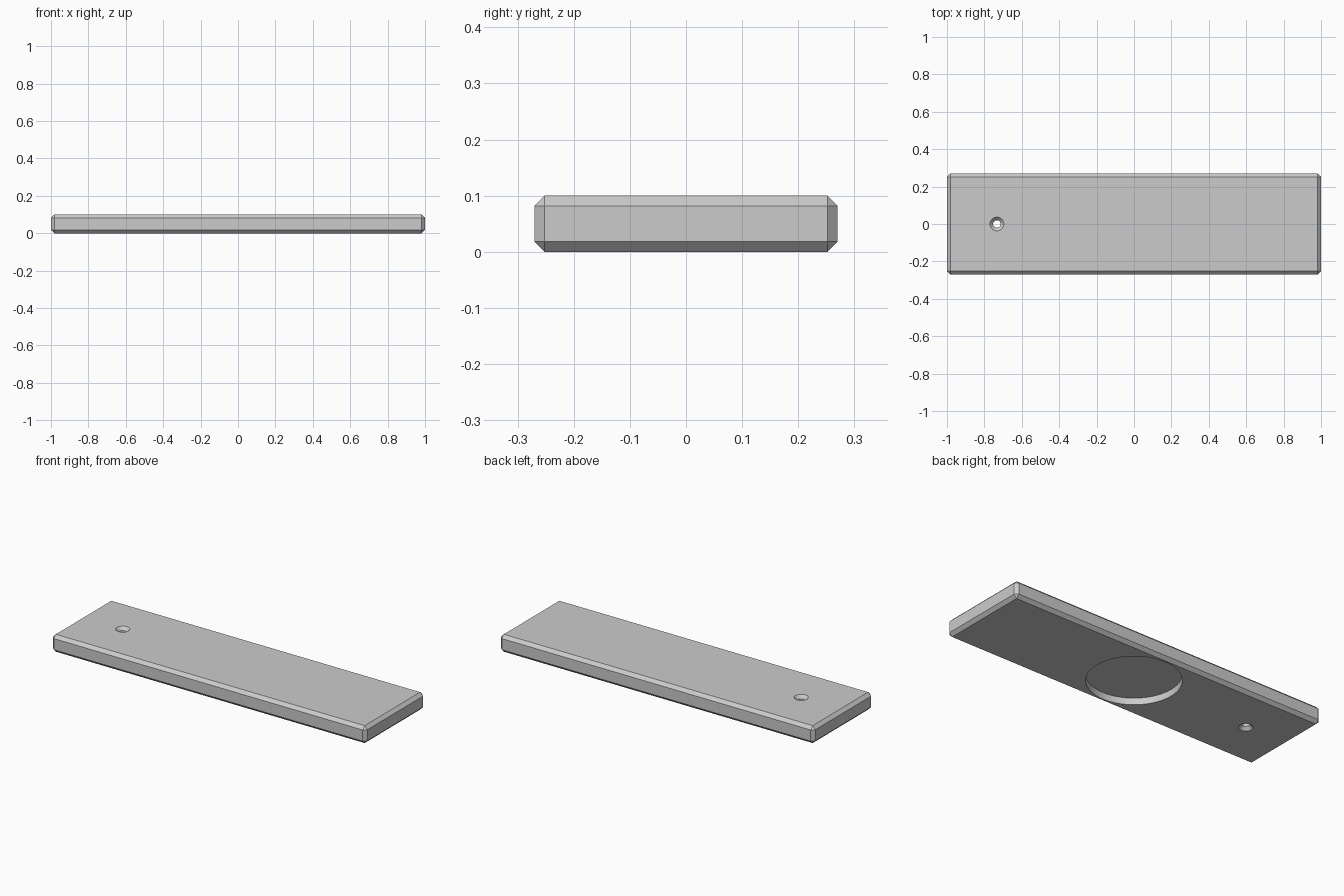
import bpy

# Clear the default cube
cube = bpy.data.objects.get("Cube")
if cube:
    bpy.data.objects.remove(cube, do_unlink=True)

LENGTH, WIDTH, HEIGHT = 2.0, 0.54, 0.1
CHAMFER = 0.018
HOLE_X, HOLE_R = -0.733, 0.02
RECESS_R, RECESS_DEPTH = 0.243, 0.038

grey = bpy.data.materials.new("light grey")
grey.use_nodes = True
colour = (0.6, 0.6, 0.6, 1)
grey.diffuse_color = colour
grey.node_tree.nodes["Principled BSDF"].inputs["Base Color"].default_value = colour


def lathe(name, x, profile, sides):
    """Closed solid of revolution about a vertical axis at x, used as a cutter."""
    import math
    verts = [(x + r * math.cos(math.tau * i / sides), r * math.sin(math.tau * i / sides), z)
             for r, z in profile for i in range(sides)]
    faces = [tuple(reversed(range(sides))),
             tuple(range(len(verts) - sides, len(verts)))]
    for k in range(len(profile) - 1):
        for i in range(sides):
            a, b = k * sides + i, k * sides + (i + 1) % sides
            faces.append((a, b, b + sides, a + sides))
    mesh = bpy.data.meshes.new(name)
    mesh.from_pydata(verts, [], faces)
    mesh.materials.append(grey)
    obj = bpy.data.objects.new(name, mesh)
    bpy.context.collection.objects.link(obj)
    return obj


# Chamfered plate
bpy.ops.mesh.primitive_cube_add(size=1, location=(0, 0, HEIGHT / 2))
plate = bpy.context.object
plate.name = "plate"
plate.scale = (LENGTH, WIDTH, HEIGHT)
bpy.ops.object.transform_apply(location=True, rotation=False, scale=True)
plate.data.materials.append(grey)
bevel = plate.modifiers.new("chamfer", "BEVEL")
bevel.width, bevel.segments = CHAMFER, 1

# Through hole, countersunk on both sides, and round recess underneath
m, wide = 0.01, HOLE_R + CHAMFER - 0.001
hole = lathe("hole_cutter", HOLE_X, [
    (wide, -m), (wide, 0), (HOLE_R, CHAMFER),
    (HOLE_R, HEIGHT - CHAMFER), (wide, HEIGHT), (wide, HEIGHT + m)], 48)
recess = lathe("recess_cutter", 0, [(RECESS_R, -m), (RECESS_R, RECESS_DEPTH)], 96)

for cutter in (hole, recess):
    cut = plate.modifiers.new(cutter.name, "BOOLEAN")
    cut.object, cut.operation, cut.solver = cutter, "DIFFERENCE", "EXACT"

# Bake the cuts, then drop the cutters
bpy.context.view_layer.objects.active = plate
for mod in list(plate.modifiers):
    bpy.ops.object.modifier_apply(modifier=mod.name)
for cutter in (hole, recess):
    bpy.data.objects.remove(cutter, do_unlink=True)

# Smooth round walls, sharp chamfers
bpy.ops.object.select_all(action="DESELECT")
plate.select_set(True)
bpy.ops.object.shade_smooth_by_angle(angle=0.35)
